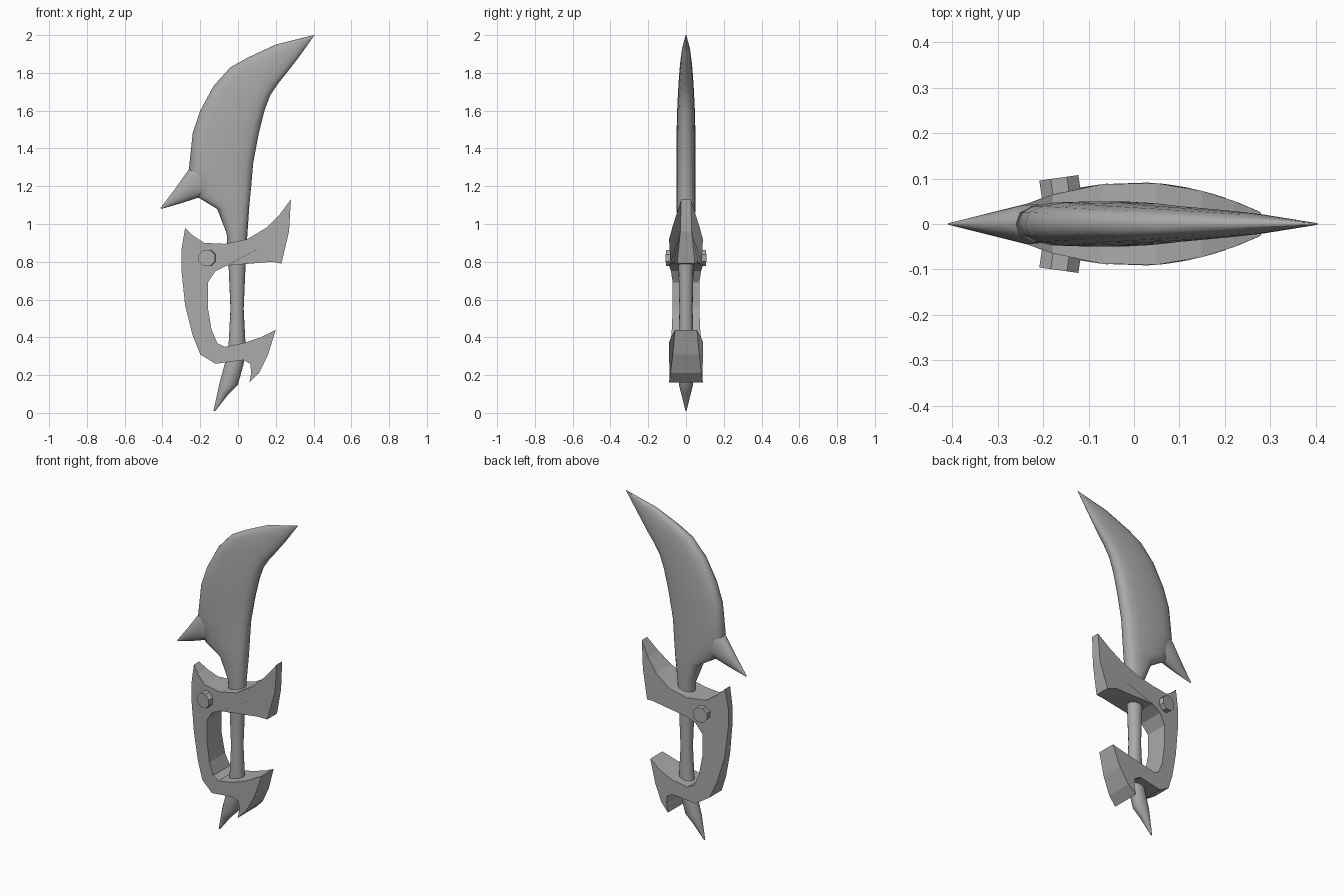
import bpy
import bmesh
import math
from mathutils import Matrix, Vector

default_cube = bpy.data.objects.get("Cube")
if default_cube:
    bpy.data.objects.remove(default_cube, do_unlink=True)

# Single worn steel colour
steel = bpy.data.materials.new("steel grey")
steel.use_nodes = True
steel_colour = (0.4, 0.4, 0.4, 1)
steel.diffuse_color = steel_colour
steel.node_tree.nodes["Principled BSDF"].inputs["Base Color"].default_value = steel_colour


def finish(name, bm, smooth_angle=None):
    """Turn a bmesh into a named object, optionally smooth shaded."""
    bmesh.ops.recalc_face_normals(bm, faces=bm.faces)
    mesh = bpy.data.meshes.new(name)
    bm.to_mesh(mesh)
    bm.free()
    mesh.materials.append(steel)
    obj = bpy.data.objects.new(name, mesh)
    bpy.context.collection.objects.link(obj)
    if smooth_angle:
        bpy.ops.object.select_all(action="DESELECT")
        obj.select_set(True)
        bpy.context.view_layer.objects.active = obj
        bpy.ops.object.shade_smooth_by_angle(angle=math.radians(smooth_angle))
    return obj


def power(value, exponent):
    return math.copysign(abs(value) ** exponent, value)


def loft(name, sections, sides=16):
    """Skin rounded sections, each given by its two edge points and half thickness."""
    bm = bmesh.new()
    rings = []
    for (ax, az), (bx, bz), thick in sections:
        start, end = Vector((ax, 0, az)), Vector((bx, 0, bz))
        centre, half = (start + end) / 2, (end - start) / 2
        # Wide sections are flatter, narrow ones are round
        exponent = 0.7 if half.length > 0.08 else 1
        ring = []
        for i in range(sides):
            angle = math.tau * i / sides
            across = half * power(math.cos(angle), exponent)
            depth = Vector((0, thick * power(math.sin(angle), exponent), 0))
            ring.append(bm.verts.new(centre + across + depth))
        rings.append(ring)
    for low, high in zip(rings, rings[1:]):
        for i in range(sides):
            j = (i + 1) % sides
            bm.faces.new((low[i], low[j], high[j], high[i]))
    bm.faces.new(rings[0])
    bm.faces.new(rings[-1])
    return finish(name, bm, 50)


# Curved blade, round grip and pointed pommel in one continuous skin
loft("blade_and_grip", [
    ((-.13, .01), (-.12, .01), .003),
    ((-.11, .1), (-.05, .1), .025),
    ((-.1, .15), (0, .15), .038),
    ((-.07, .26), (.03, .26), .04),
    ((-.05, .36), (.04, .36), .04),
    ((-.04, .55), (.03, .55), .035),
    ((-.05, .78), (.04, .78), .04),
    ((-.06, .95), (.05, .95), .045),
    ((-.11, 1.08), (.06, 1.1), .05),
    ((-.21, 1.14), (.07, 1.2), .05),
    ((-.26, 1.29), (.08, 1.32), .05),
    ((-.24, 1.48), (.11, 1.48), .05),
    ((-.2, 1.6), (.14, 1.6), .047),
    ((-.13, 1.73), (.17, 1.68), .042),
    ((-.04, 1.83), (.21, 1.74), .037),
    ((.05, 1.88), (.25, 1.79), .032),
    ((.2, 1.95), (.32, 1.88), .023),
    ((.4, 2), (.405, 2), .002),
])

# Barb sweeping down from the back of the blade
loft("blade_barb", [
    ((-.18, 1.36), (-.1, 1.14), .035),
    ((-.26, 1.29), (-.21, 1.14), .045),
    ((-.33, 1.19), (-.3, 1.11), .025),
    ((-.41, 1.085), (-.405, 1.08), .002),
])

# Hand guard: one outline, thickest in the middle and thinner towards the sides
guard_outline = [
    (-.28, .98), (-.24, .94), (-.18, .9), (-.07, .895), (.05, .92), (.15, .98),
    (.22, 1.05), (.28, 1.13), (.27, .96), (.23, .79), (.18, .8), (-.06, .78),
    (-.12, .75), (-.16, .69), (-.16, .56), (-.14, .44), (-.11, .37), (-.07, .35),
    (.03, .37), (.12, .4), (.2, .44), (.16, .31), (.11, .21), (.06, .16),
    (.07, .21), (.065, .26), (.03, .28), (-.12, .26), (-.2, .31), (-.24, .41),
    (-.28, .57), (-.3, .76), (-.3, .86),
]


def guard_depth(x):
    return max(0.02, 0.092 - 0.85 * x * x)


bm = bmesh.new()
front = [bm.verts.new((x, -guard_depth(x), z)) for x, z in guard_outline]
back = [bm.verts.new((x, guard_depth(x), z)) for x, z in guard_outline]
bm.faces.new(front)
bm.faces.new(back[::-1])
for i in range(len(front)):
    j = (i + 1) % len(front)
    bm.faces.new((front[i], back[i], back[j], front[j]))
finish("hand_guard", bm)

# Octagonal bolts, tilted to sit square on the guard
for side, name in ((-1, "front_bolt"), (1, "back_bolt")):
    bm = bmesh.new()
    place = (Matrix.Translation((-.162, side * .077, .82))
             @ Matrix.Rotation(side * math.radians(8), 4, "Z")
             @ Matrix.Rotation(math.radians(90), 4, "X")
             @ Matrix.Rotation(math.radians(22.5), 4, "Z"))
    bmesh.ops.create_cone(bm, cap_ends=True, segments=8, radius1=.047,
                          radius2=.047, depth=.05, matrix=place)
    finish(name, bm)
